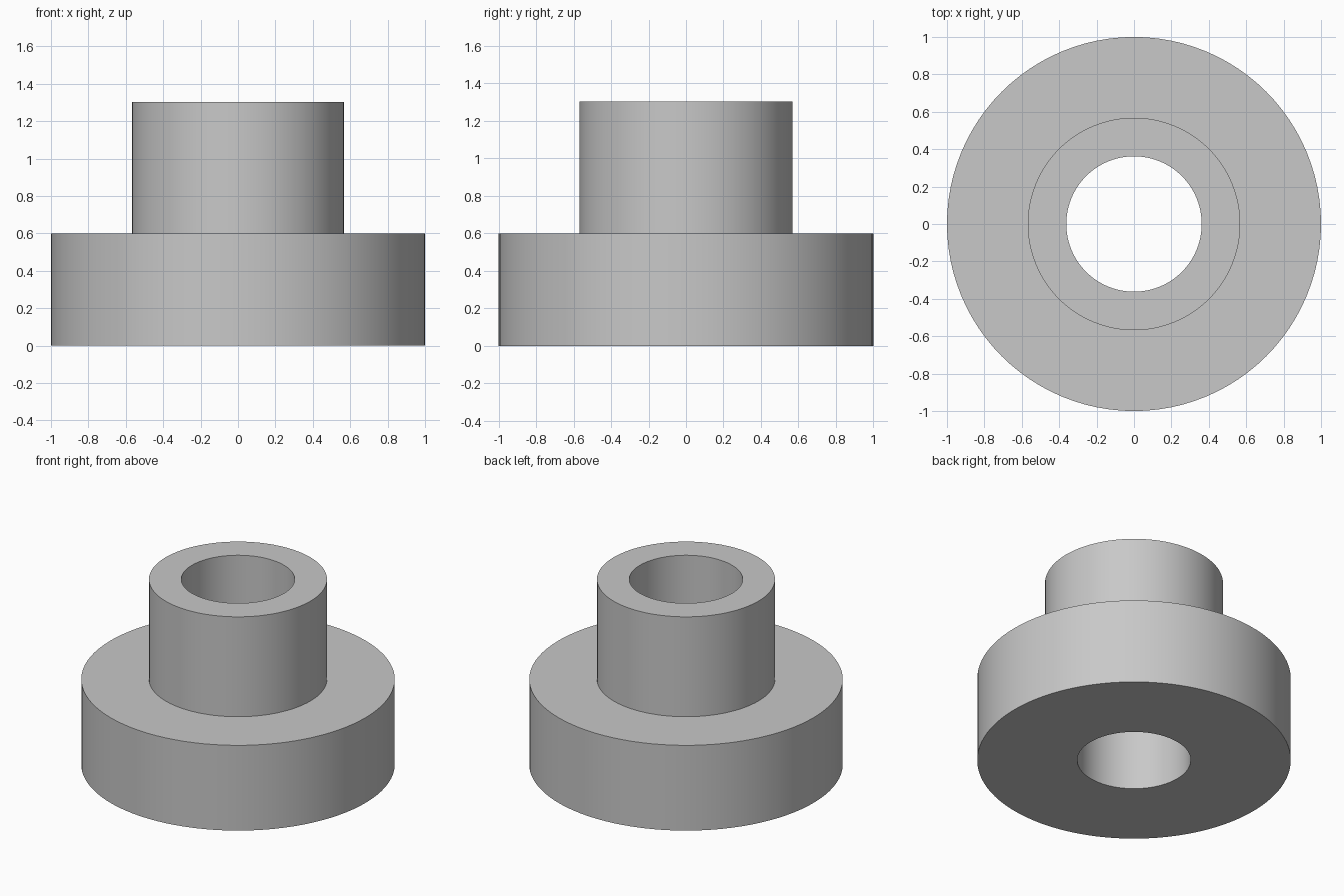
import bpy
import bmesh
import math

cube = bpy.data.objects.get("Cube")
if cube:
    bpy.data.objects.remove(cube, do_unlink=True)

# Single plain grey
grey = bpy.data.materials.new("plain grey")
grey.use_nodes = True
colour = (0.58, 0.58, 0.58, 1)
grey.diffuse_color = colour
grey.node_tree.nodes["Principled BSDF"].inputs["Base Color"].default_value = colour

SEGMENTS = 96
BORE, HUB, FLANGE = 0.362, 0.568, 1.0
STEP, TOP = 0.6, 1.303


def lathe(name, profile):
    """Revolve a closed (radius, height) outline around z."""
    bm = bmesh.new()
    rings = []
    for i in range(SEGMENTS):
        a = math.tau * i / SEGMENTS
        rings.append([bm.verts.new((r * math.cos(a), r * math.sin(a), z))
                      for r, z in profile])
    for i, ring in enumerate(rings):
        following = rings[(i + 1) % SEGMENTS]
        for j in range(len(profile)):
            k = (j + 1) % len(profile)
            bm.faces.new((ring[j], following[j], following[k], ring[k]))
    bmesh.ops.recalc_face_normals(bm, faces=bm.faces)
    mesh = bpy.data.meshes.new(name)
    bm.to_mesh(mesh)
    bm.free()
    mesh.materials.append(grey)
    obj = bpy.data.objects.new(name, mesh)
    bpy.context.collection.objects.link(obj)
    bpy.ops.object.select_all(action="DESELECT")
    obj.select_set(True)
    bpy.context.view_layer.objects.active = obj
    bpy.ops.object.shade_smooth_by_angle(angle=math.radians(30))
    return obj


# Wide flange, narrower hub and through bore in one solid
lathe("flanged_bushing", [(BORE, 0), (FLANGE, 0), (FLANGE, STEP),
                          (HUB, STEP), (HUB, TOP), (BORE, TOP)])
